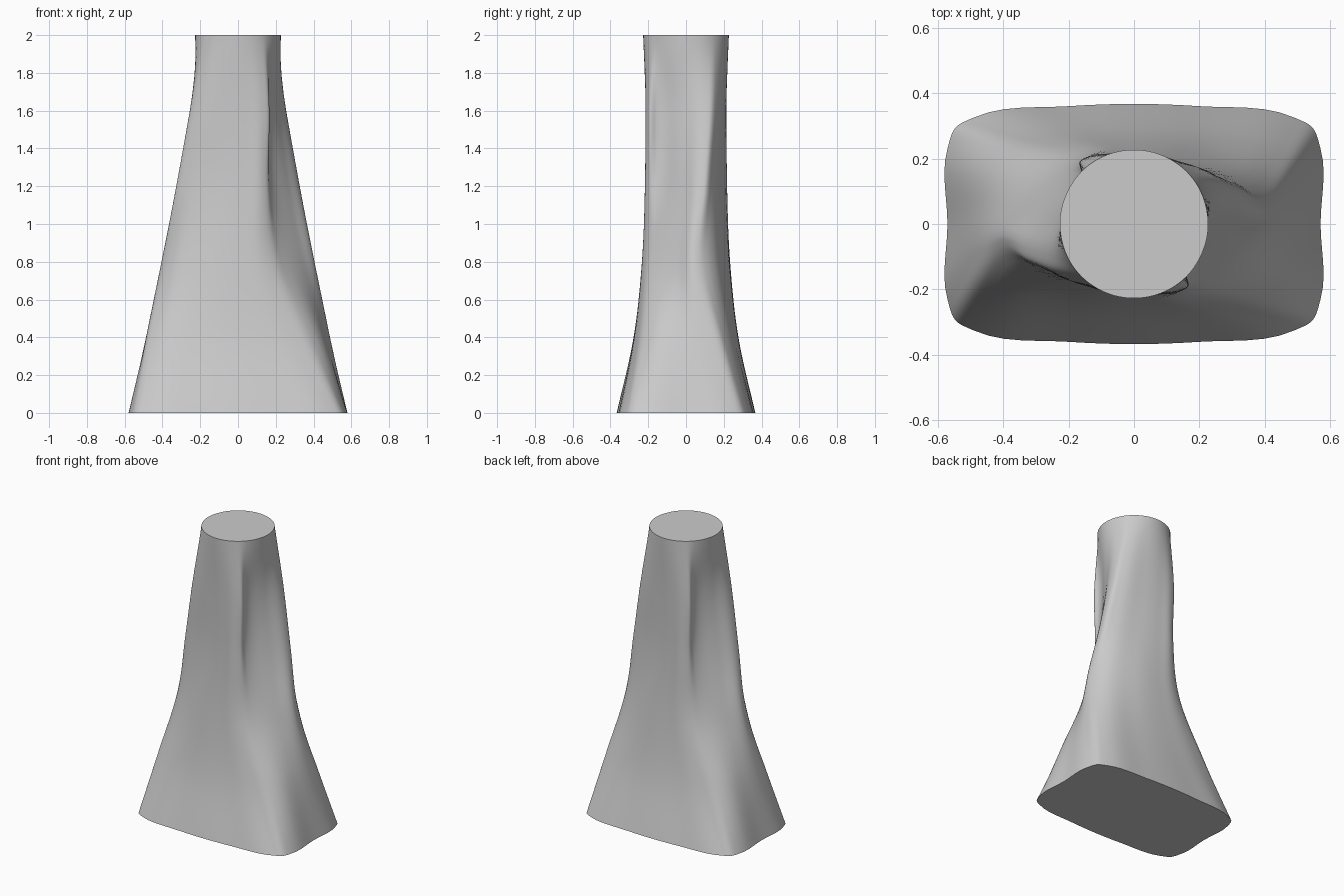
import bpy
import bmesh
import math
from mathutils import Vector

cube = bpy.data.objects.get("Cube")
if cube:
    bpy.data.objects.remove(cube, do_unlink=True)

HEIGHT = 2.0
TOP_RADIUS = 0.227
RINGS = 48
STEPS = 6

# Half outlines, left ridge -> front -> crease -> right side; the rest is a half turn
LEVELS = [
    # foot: rounded rectangle with bowed long sides
    [(-.545, -.295), (-.49, -.325), (-.2, -.36), (.2, -.36), (.49, -.325),
     (.545, -.295), (.57, -.23), (.57, 0), (.57, .23)],
    # flare
    [(-.475, -.18), (-.43, -.215), (-.2, -.265), (.07, -.277), (.28, -.262),
     (.37, -.235), (.42, -.19), (.47, -.03), (.487, .1)],
    # waist, where the crease begins
    [(-.4, -.075), (-.37, -.125), (-.18, -.21), (.02, -.232), (.13, -.228),
     (.2, -.2), (.245, -.16), (.35, -.04), (.405, .04)],
    # neck
    [(-.325, -.105), (-.28, -.14), (-.12, -.19), (.03, -.212), (.125, -.212),
     (.16, -.19), (.17, -.155), (.265, -.02), (.325, .07)],
    [(-.25, -.135), (-.21, -.165), (-.08, -.2), (.04, -.213), (.13, -.208),
     (.165, -.19), (.16, -.155), (.215, -.02), (.255, .09)],
]
TOP_ANGLES = [-140, -128, -105, -82, -62, -52, -42, -5, 28]
LEVELS.append([(TOP_RADIUS * math.cos(math.radians(a)),
                TOP_RADIUS * math.sin(math.radians(a))) for a in TOP_ANGLES])
LEVELS = [[Vector(p) for p in level] for level in LEVELS]


def hermite(p, q, tangent_p, tangent_q, t):
    """Cubic between p and q with tangents already scaled to the span."""
    s = 1 - t
    return (p * (s * s * (1 + 2 * t)) + q * (t * t * (3 - 2 * t))
            + tangent_p * (t * s * s) - tangent_q * (t * t * s))


def outline_at(height_fraction):
    """Control points of the half outline at a given height."""
    last = len(LEVELS) - 1
    pos = height_fraction * last
    i = min(int(pos), last - 1)
    result = []
    for k in range(len(TOP_ANGLES)):
        column = [level[k] for level in LEVELS]

        def slope(j):
            return (column[min(j + 1, last)] - column[max(j - 1, 0)]) / (
                min(j + 1, last) - max(j - 1, 0))
        result.append(hermite(column[i], column[i + 1], slope(i), slope(i + 1), pos - i))
    return result


def smooth_loop(points):
    """Closed curve through the points, weighted by chord length."""
    n = len(points)
    chord = [(points[(i + 1) % n] - points[i]).length for i in range(n)]
    tangents = []
    for i in range(n):
        before, after = chord[i - 1], chord[i]
        into = (points[i] - points[i - 1]) / before
        out = (points[(i + 1) % n] - points[i]) / after
        tangents.append((into * after + out * before) / (before + after))
    loop = []
    for i in range(n):
        j = (i + 1) % n
        for step in range(STEPS):
            loop.append(hermite(points[i], points[j], tangents[i] * chord[i],
                                tangents[j] * chord[i], step / STEPS))
    return loop


# Twisted body lofted from the foot to the round top
bm = bmesh.new()
rings = []
for r in range(RINGS + 1):
    f = r / RINGS
    half = outline_at(f)
    loop = smooth_loop(half + [-p for p in half])
    rings.append([bm.verts.new((p.x, p.y, f * HEIGHT)) for p in loop])
for low, high in zip(rings, rings[1:]):
    for i in range(len(low)):
        j = (i + 1) % len(low)
        bm.faces.new((low[i], low[j], high[j], high[i]))

# Flat caps
bm.faces.new(list(reversed(rings[0])))
bm.faces.new(rings[-1])
bmesh.ops.recalc_face_normals(bm, faces=bm.faces[:])

mesh = bpy.data.meshes.new("twisted_body")
bm.to_mesh(mesh)
bm.free()
body = bpy.data.objects.new("twisted_body", mesh)
bpy.context.scene.collection.objects.link(body)

# Plain grey finish
grey = bpy.data.materials.new("light_grey")
grey.use_nodes = True
colour = (0.6, 0.6, 0.6, 1)
grey.diffuse_color = colour
grey.node_tree.nodes["Principled BSDF"].inputs["Base Color"].default_value = colour
mesh.materials.append(grey)

bpy.ops.object.select_all(action="DESELECT")
body.select_set(True)
bpy.context.view_layer.objects.active = body
bpy.ops.object.shade_smooth_by_angle(angle=math.radians(55))
